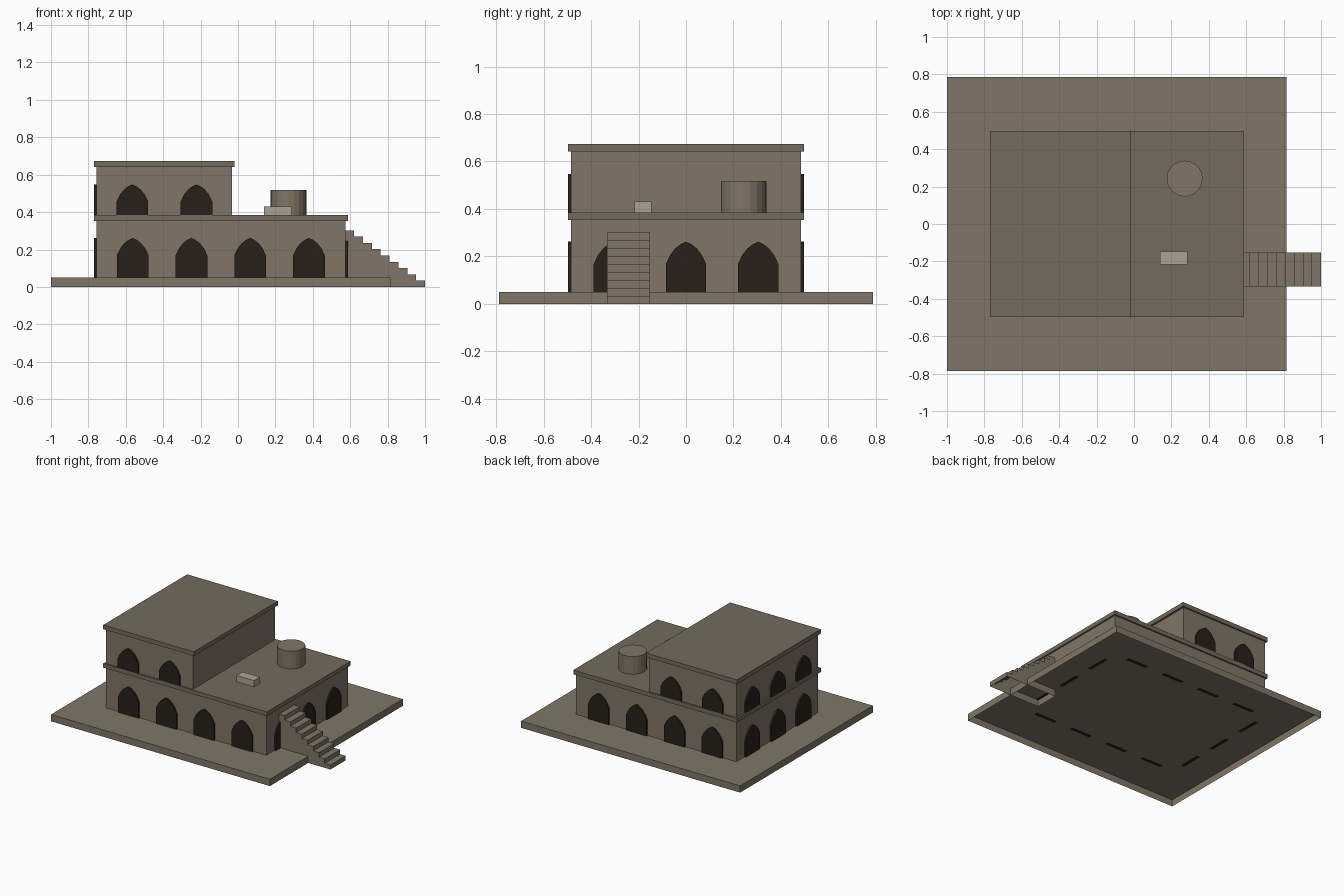
import bpy, bmesh, math
from mathutils import Matrix

if "Cube" in bpy.data.objects:
    bpy.data.objects.remove(bpy.data.objects["Cube"])


def material(name, rgb):
    m = bpy.data.materials.new(name)
    m.diffuse_color = (*rgb, 1)
    m.use_nodes = True
    m.node_tree.nodes["Principled BSDF"].inputs["Base Color"].default_value = m.diffuse_color
    return m


STONE = material("mud_brick", (0.215, 0.182, 0.137))
ROOF = material("roof_plaster", (0.172, 0.147, 0.112))
DARK = material("dark_opening", (0.019, 0.014, 0.010))
PALE = material("pale_stone", (0.40, 0.37, 0.31))


def finish(name, bm, mat, open_bottom=False):
    bmesh.ops.recalc_face_normals(bm, faces=bm.faces)
    if open_bottom:
        bmesh.ops.delete(bm, geom=[f for f in bm.faces if f.normal.z < -0.9], context='FACES')
    me = bpy.data.meshes.new(name)
    bm.to_mesh(me)
    bm.free()
    me.materials.append(mat)
    ob = bpy.data.objects.new(name, me)
    bpy.context.collection.objects.link(ob)
    return ob


def box(name, x0, x1, y0, y1, z0, z1, mat=STONE, open_bottom=False):
    bm = bmesh.new()
    bmesh.ops.create_cube(bm, size=1)
    bmesh.ops.scale(bm, vec=(x1 - x0, y1 - y0, z1 - z0), verts=bm.verts)
    bmesh.ops.translate(bm, vec=((x0 + x1) / 2, (y0 + y1) / 2, (z0 + z1) / 2), verts=bm.verts)
    return finish(name, bm, mat, open_bottom)


def prism(name, profile, depth, matrix, mat, open_bottom=False):
    """Extrude an (x, z) profile from y=-depth/2 to y=depth/2."""
    bm = bmesh.new()
    face = bm.faces.new([bm.verts.new((x, -depth / 2, z)) for x, z in profile])
    ext = bmesh.ops.extrude_face_region(bm, geom=[face])["geom"]
    bmesh.ops.translate(bm, vec=(0, depth, 0), verts=[v for v in ext if isinstance(v, bmesh.types.BMVert)])
    bmesh.ops.transform(bm, matrix=matrix, verts=bm.verts)
    return finish(name, bm, mat, open_bottom)


def arch(name, x, y, turn, bottom, spring, apex):
    """Pointed arch panel, half sunk into the wall."""
    h = apex - spring
    half = [(0.085, bottom), (0.085, spring), (0.066, spring + 0.42 * h),
            (0.045, spring + 0.70 * h), (0.022, spring + 0.89 * h)]
    profile = half + [(0, apex)] + [(-px, pz) for px, pz in reversed(half)]
    m = Matrix.Translation((x, y, 0)) @ Matrix.Rotation(turn, 4, 'Z')
    prism(name, profile, 0.024, m, DARK)


# Hollow plinth and the two storeys with overhanging roof slabs
box("plinth", -1, 0.816, -0.787, 0.787, 0, 0.051, open_bottom=True)
box("lower_storey", -0.757, 0.575, -0.485, 0.485, 0.051, 0.353, open_bottom=True)
box("lower_roof", -0.77, 0.587, -0.497, 0.497, 0.353, 0.384, ROOF)
box("upper_storey", -0.757, -0.033, -0.485, 0.485, 0.384, 0.641)
box("upper_roof", -0.77, -0.018, -0.497, 0.497, 0.641, 0.673, ROOF)

# Arched openings
LOWER = (0.049, 0.168, 0.262)
UPPER = (0.38, 0.456, 0.548)
for side, y in (("front", -0.485), ("back", 0.485)):
    for i in range(4):
        arch(f"lower_{side}_arch_{i + 1}", -0.563 + 0.314 * i, y, 0, *LOWER)
    for i in range(2):
        arch(f"upper_{side}_arch_{i + 1}", -0.565 + 0.343 * i, y, 0, *UPPER)
for i in range(3):
    y = 0.304 * (i - 1)
    arch(f"lower_left_arch_{i + 1}", -0.757, y, math.pi / 2, *LOWER)
    arch(f"lower_right_arch_{i + 1}", 0.575, y, math.pi / 2, *LOWER)
    arch(f"upper_left_arch_{i + 1}", -0.757, y, math.pi / 2, *UPPER)

# Outside staircase, open underneath
N, X0, RUN, RISE = 9, 0.573, 0.0474, 0.0336
steps = [(X0, 0), (1, 0)]
for i in range(N):
    x = 1 - i * RUN
    steps += [(x, (i + 1) * RISE), (x - RUN, (i + 1) * RISE)]
steps.pop()
steps.append((X0, N * RISE))
prism("staircase", steps, 0.18, Matrix.Translation((0, -0.243, 0)), STONE, open_bottom=True)

# Water tank and stone block on the terrace
bm = bmesh.new()
bmesh.ops.create_cone(bm, cap_ends=True, segments=20, radius1=0.096, radius2=0.096, depth=0.135,
                      matrix=Matrix.Translation((0.271, 0.243, 0.4495)))
finish("water_tank", bm, STONE)
box("terrace_block", 0.14, 0.285, -0.217, -0.146, 0.384, 0.431, PALE)
